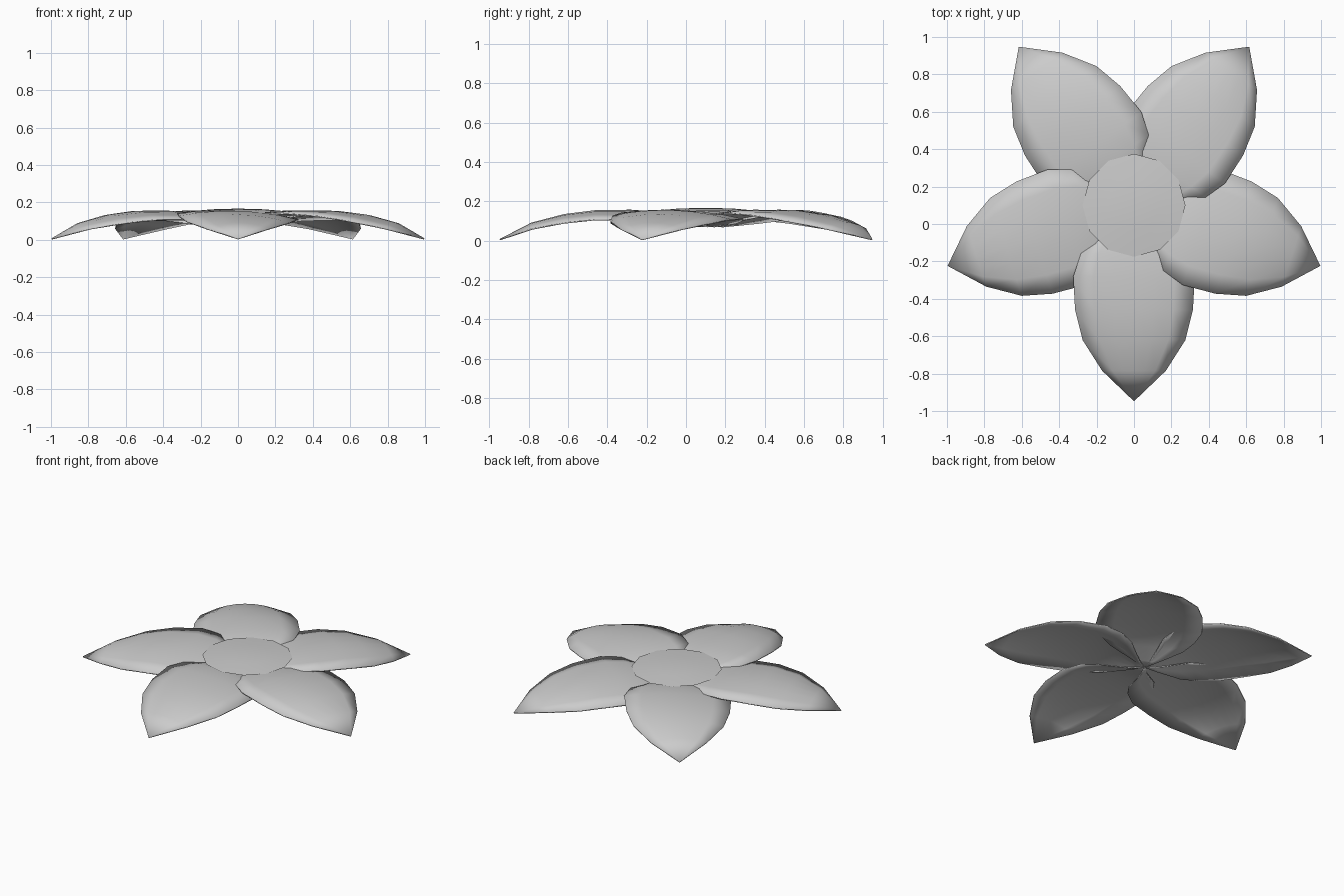
import bpy, math
from mathutils import Matrix, Vector

cube = bpy.data.objects.get("Cube")
if cube:
    bpy.data.objects.remove(cube)

mat = bpy.data.materials.new("petal grey")
mat.use_nodes = True
GREY = (0.6, 0.6, 0.6, 1)
mat.diffuse_color = GREY
mat.node_tree.nodes["Principled BSDF"].inputs["Base Color"].default_value = GREY

CENTRE = Vector((0, 0.1, 0))


def make_object(name, verts, faces):
    mesh = bpy.data.meshes.new(name)
    mesh.from_pydata(verts, [], faces)
    mesh.materials.append(mat)
    mesh.shade_smooth()
    obj = bpy.data.objects.new(name, mesh)
    obj.location = CENTRE
    bpy.context.collection.objects.link(obj)
    return obj


# Petal stations: distance from centre, half width, ridge height, edge drop, sideways tilt
STATIONS = [
    (0.06, 0.07, 0.090, 0.010, 0.006),
    (0.17, 0.22, 0.128, 0.020, 0.016),
    (0.26, 0.285, 0.146, 0.024, 0.016),
    (0.38, 0.325, 0.155, 0.028, 0.016),
    (0.56, 0.315, 0.155, 0.036, 0.009),
    (0.72, 0.275, 0.135, 0.038, 0.004),
    (0.885, 0.17, 0.092, 0.030, 0.0),
]
COLS = 6
n = COLS + 1


def petal(name, angle):
    # The petal runs along -y; its -x edge rides over the next petal
    verts = []
    for r, w, z, drop, tilt in STATIONS:
        for i in range(n):
            u = -1 + 2 * i / COLS
            verts.append((u * w, -r, z - drop * u * u - tilt * u))
    faces = [(k * n + i, (k + 1) * n + i, (k + 1) * n + i + 1, k * n + i + 1)
             for k in range(len(STATIONS) - 1) for i in range(COLS)]
    base, tip = len(verts), len(verts) + 1
    verts += [(0, 0, 0.076), (0, -1.048, 0.008)]
    last = (len(STATIONS) - 1) * n
    for i in range(COLS):
        faces.append((base, i, i + 1))
        faces.append((last + i, tip, last + i + 1))
    turn = Matrix.Rotation(angle, 3, "Z")
    obj = make_object(name, [turn @ Vector(v) for v in verts], faces)
    mod = obj.modifiers.new("thickness", "SOLIDIFY")
    mod.thickness = 0.007
    mod.offset = -1
    return obj


names = ["front_petal", "left_petal", "back_left_petal", "back_right_petal", "right_petal"]
petals = [petal(nm, math.radians(72 * k)) for k, nm in enumerate(names)]

# Shallow domed disc over the petal bases
SIDES = 12
rings = [(0.275, 0.151), (0.14, 0.163)]
verts = [(r * math.sin(math.tau * i / SIDES), r * math.cos(math.tau * i / SIDES), z)
         for r, z in rings for i in range(SIDES)]
verts.append((0, 0, 0.167))
faces = []
for i in range(SIDES):
    j = (i + 1) % SIDES
    faces.append((j, i, SIDES + i, SIDES + j))
    faces.append((SIDES + j, SIDES + i, 2 * SIDES))
disc = make_object("centre_disc", verts, faces)

# Smooth surfaces with crisp rims
for o in bpy.context.selected_objects:
    o.select_set(False)
for o in petals + [disc]:
    o.select_set(True)
bpy.context.view_layer.objects.active = disc
bpy.ops.object.shade_smooth_by_angle(angle=math.radians(40))
